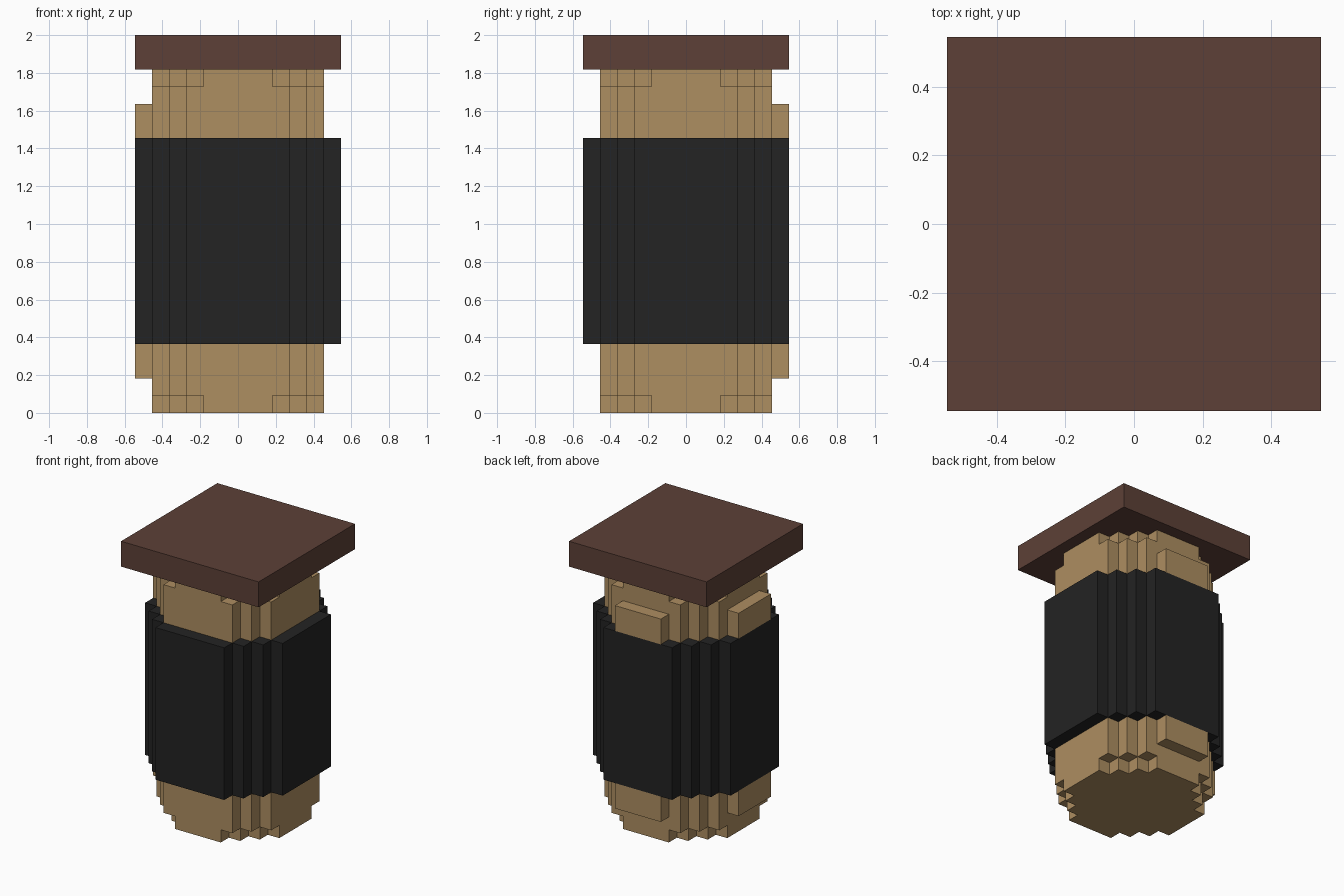
import bpy, bmesh

if "Cube" in bpy.data.objects:
    bpy.data.objects.remove(bpy.data.objects["Cube"])

U = 2 / 22  # block grid unit


def material(name, hex_rgb):
    lin = [((c / 255 + 0.055) / 1.055) ** 2.4 for c in bytes.fromhex(hex_rgb)]
    m = bpy.data.materials.new(name)
    m.diffuse_color = (*lin, 1)
    m.use_nodes = True
    m.node_tree.nodes["Principled BSDF"].inputs["Base Color"].default_value = m.diffuse_color
    return m


tan = material("tan", "AE8E61")
black = material("black", "232323")
brown = material("brown", "5D4037")


def stepped_outline(radius, half_flat):
    """Square outline whose corners are cut away in unit stairs."""
    corner = [(radius, half_flat)]
    x, y = radius, half_flat
    while x > half_flat:
        corner += [(x - 1, y), (x - 1, y + 1)]
        x, y = x - 1, y + 1
    pts = []
    for _ in range(4):  # rotate the corner a quarter turn each time
        pts += corner
        corner = [(-b, a) for a, b in corner]
    return pts


def box_outline(x0, x1, y0, y1):
    return [(x0, y0), (x1, y0), (x1, y1), (x0, y1)]


def prism(name, layers, mat):
    """One object from (outline, z0, z1) layers in grid units."""
    bm = bmesh.new()
    for outline, z0, z1 in layers:
        base = bm.faces.new([bm.verts.new((x * U, y * U, z0 * U)) for x, y in outline])
        top = bmesh.ops.extrude_face_region(bm, geom=[base])["geom"]
        bmesh.ops.translate(bm, vec=(0, 0, (z1 - z0) * U),
                            verts=[v for v in top if isinstance(v, bmesh.types.BMVert)])
    bmesh.ops.recalc_face_normals(bm, faces=bm.faces)
    mesh = bpy.data.meshes.new(name)
    bm.to_mesh(mesh)
    bm.free()
    mesh.materials.append(mat)
    obj = bpy.data.objects.new(name, mesh)
    bpy.context.collection.objects.link(obj)
    return obj


# Body with narrower end layers
end, core = stepped_outline(5, 2), stepped_outline(5, 3)
prism("body", [(end, 0, 1), (core, 1, 19), (end, 19, 20)], tan)

# Dark sleeve around the middle
prism("sleeve", [(stepped_outline(6, 3), 4, 16)], black)

# Ridges on the back and left, showing above and below the sleeve
for side, outline in (("back", box_outline(-2, 2, 5, 6)), ("left", box_outline(-6, -5, -2, 2))):
    prism(side + "_ridge", [(outline, 2, 4), (outline, 16, 18)], tan)

# Square lid
prism("lid", [(box_outline(-6, 6, -6, 6), 20, 22)], brown)
